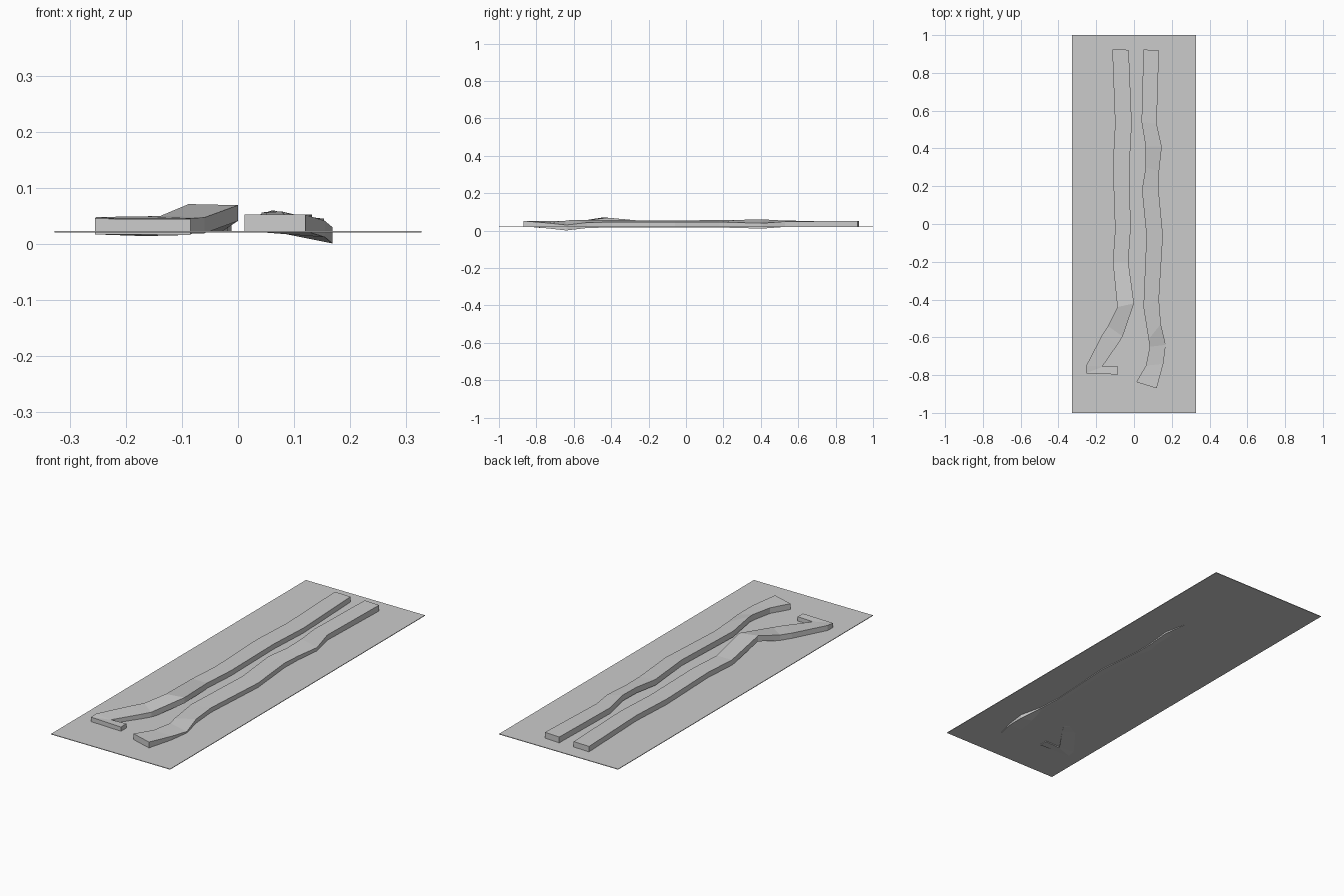
import bpy, bmesh


def add_strip(name, stations, thickness):
    """Sweep a rectangular band through (left x, y, top z, right x, y, top z) stations."""
    bm = bmesh.new()
    rings = []
    for lx, ly, lz, rx, ry, rz in stations:
        corners = [(lx, ly, lz), (rx, ry, rz),
                   (rx, ry, rz - thickness), (lx, ly, lz - thickness)]
        rings.append([bm.verts.new(c) for c in corners])
    for a, b in zip(rings, rings[1:]):
        for i in range(4):
            j = (i + 1) % 4
            bm.faces.new((a[i], a[j], b[j], b[i]))
    bm.faces.new(rings[0])
    bm.faces.new(rings[-1][::-1])
    bmesh.ops.recalc_face_normals(bm, faces=bm.faces[:])
    mesh = bpy.data.meshes.new(name)
    bm.to_mesh(mesh)
    bm.free()
    obj = bpy.data.objects.new(name, mesh)
    bpy.context.collection.objects.link(obj)


# Thin base sheet
bpy.ops.mesh.primitive_cube_add(size=1, location=(0, 0, 0.0215))
base = bpy.context.object
base.name = "base_sheet"
base.scale = (0.654, 2, 0.003)

# Left band: rises at the bend, then hooks into a short foot
add_strip("left_band", [
    (-.115, .925, .050, -.028, .922, .050),
    (-.100, .530, .050, -.012, .530, .048),
    (-.112, .310, .050, -.024, .310, .048),
    (-.100, -.030, .049, -.018, -.030, .049),
    (-.112, -.200, .049, -.030, -.200, .049),
    (-.088, -.440, .071, 0, -.420, .069),
    (-.138, -.540, .050, -.060, -.595, .047),
    (-.170, -.590, .049, -.085, -.635, .046),
    (-.253, -.750, .048, -.168, -.755, .042),
    (-.255, -.790, .045, -.165, -.755, .042),
    (-.085, -.797, .044, -.085, -.755, .045),
], .028)

# Right band: outer edge dips through the sheet
add_strip("right_band", [
    (.050, .924, .052, .132, .918, .052),
    (.040, .540, .053, .120, .530, .049),
    (.062, .410, .060, .147, .410, .040),
    (.062, .300, .058, .133, .280, .043),
    (.042, .180, .056, .130, .180, .046),
    (.066, -.060, .055, .153, -.060, .045),
    (.050, -.440, .056, .132, -.400, .046),
    (.077, -.610, .058, .142, -.530, .043),
    (.083, -.650, .052, .168, -.640, .030),
    (.063, -.750, .051, .155, -.740, .041),
    (.012, -.837, .052, .120, -.870, .052),
], .029)
